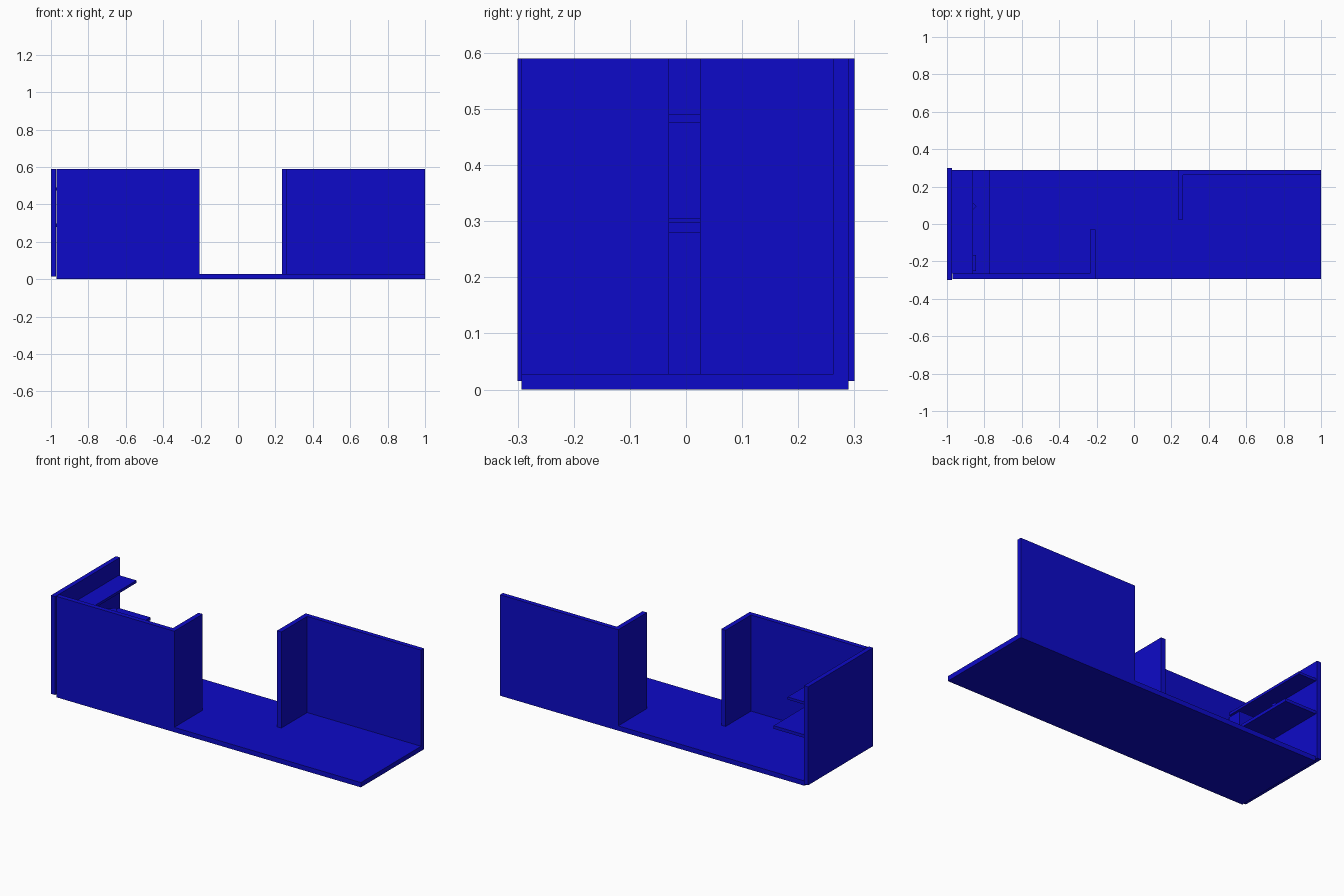
import bpy, bmesh
from mathutils import Matrix

if "Cube" in bpy.data.objects:
    bpy.data.objects.remove(bpy.data.objects["Cube"])

blue = bpy.data.materials.new("blue_paint")
blue.diffuse_color = (0.004, 0.003, 0.58, 1)
blue.use_nodes = True
blue.node_tree.nodes["Principled BSDF"].inputs["Base Color"].default_value = blue.diffuse_color


def box(name, x, y, z, turn=0):
    """Box from (min, max) ranges, optionally turned about its vertical axis."""
    bm = bmesh.new()
    size = [b - a for a, b in (x, y, z)]
    bmesh.ops.create_cube(bm, size=1, matrix=Matrix.Diagonal((*size, 1)))
    mesh = bpy.data.meshes.new(name)
    bm.to_mesh(mesh)
    bm.free()
    ob = bpy.data.objects.new(name, mesh)
    ob.location = [(a + b) / 2 for a, b in (x, y, z)]
    ob.rotation_euler.z = turn
    mesh.materials.append(blue)
    bpy.context.collection.objects.link(ob)
    return ob


TOP, FLOOR = 0.59, 0.028

# floor slab and raised end panel
box("floor", (-0.97, 1), (-0.293, 0.29), (0, FLOOR))
box("end_panel", (-1, -0.973), (-0.3, 0.3), (0.015, TOP))

# L-shaped front and back walls with short returns beside the opening
box("front_wall", (-0.97, -0.207), (-0.293, -0.265), (FLOOR, TOP))
box("front_wall_return", (-0.235, -0.207), (-0.265, -0.03), (FLOOR, TOP))
box("back_wall", (0.235, 1), (0.263, 0.29), (FLOOR, TOP))
box("back_wall_return", (0.235, 0.263), (0.025, 0.263), (FLOOR, TOP))

# two shelves on the end panel, the lower one deeper
for name, edge, z in (("upper_shelf", -0.86, (0.475, 0.49)),
                      ("lower_shelf", -0.77, (0.28, 0.298))):
    box(name, (-0.973, edge), (-0.265, 0.29), z)

# items standing on the lower shelf
box("storage_box", (-0.96, -0.845), (-0.25, -0.165), (0.298, 0.45))
box("flat_tray", (-0.96, -0.865), (-0.1, 0.05), (0.298, 0.305))
box("turned_box", (-0.915, -0.855), (0.065, 0.125), (0.298, 0.38), 0.8)
